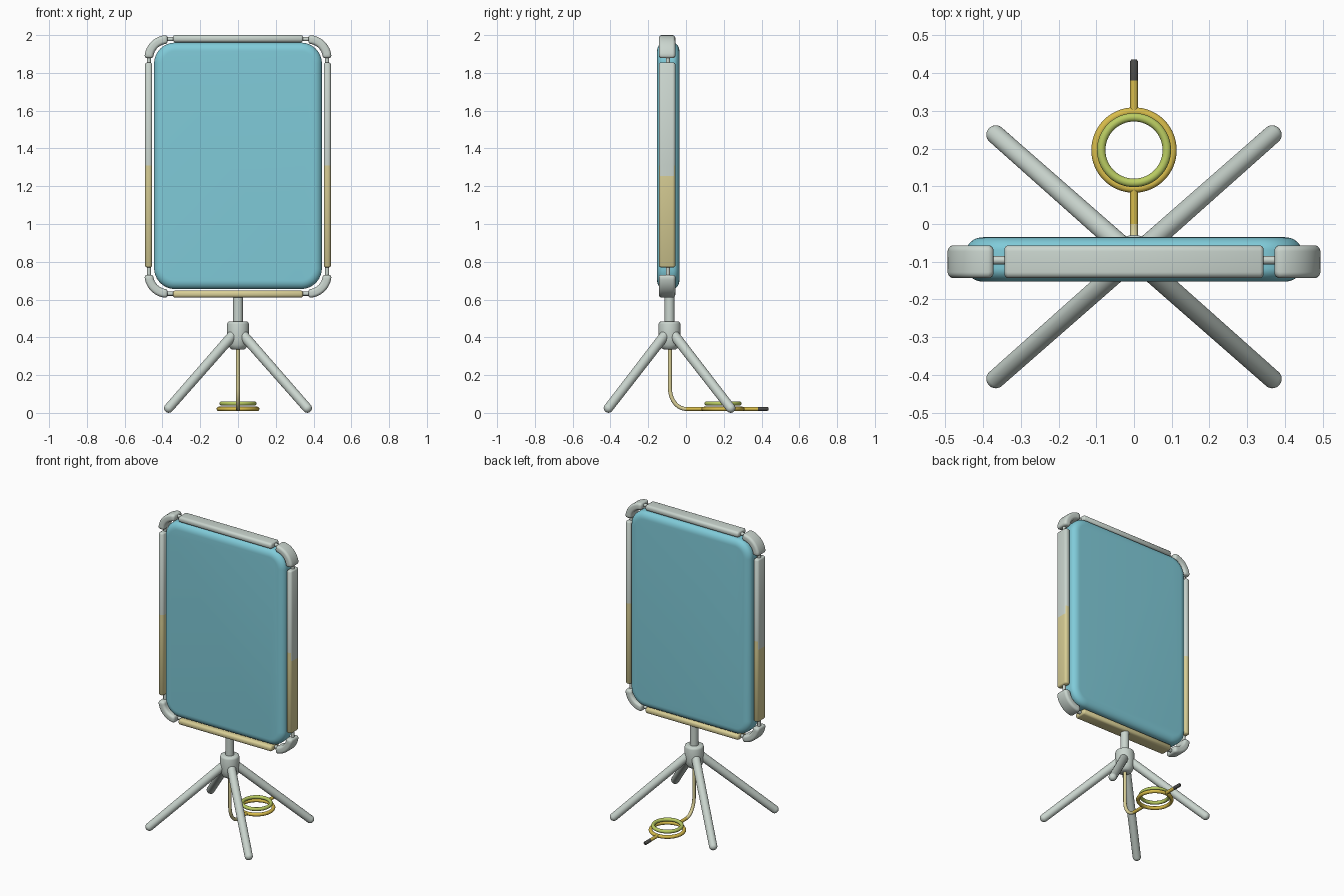
import bpy, bmesh, math
from mathutils import Vector

if "Cube" in bpy.data.objects:
    bpy.data.objects.remove(bpy.data.objects["Cube"])

YC = -0.1           # depth of the frame centre
YP = -0.087         # depth of the stand centre


def material(name, rgb):
    m = bpy.data.materials.new(name)
    lin = [(c / 255 / 12.92) if c < 11 else ((c / 255 + 0.055) / 1.055) ** 2.4 for c in rgb]
    m.diffuse_color = (*lin, 1)
    m.use_nodes = True
    m.node_tree.nodes["Principled BSDF"].inputs["Base Color"].default_value = m.diffuse_color
    return m


GREY = material("pale grey", (202, 213, 206))
SAND = material("sand yellow", (217, 207, 150))
BLUE = material("sky blue", (128, 203, 217))
MUSTARD = material("mustard", (217, 189, 75))
LIME = material("lime", (186, 204, 98))
DARK = material("charcoal", (75, 75, 72))


def loft(name, rings, mats, closed=False, rule=None, angle=50):
    """Skin a list of point rings into one smooth mesh object."""
    bm = bmesh.new()
    vs = [[bm.verts.new(p) for p in r] for r in rings]
    n = len(vs[0])
    for i in range(len(vs) if closed else len(vs) - 1):
        a, b = vs[i], vs[(i + 1) % len(vs)]
        for j in range(n):
            k = (j + 1) % n
            bm.faces.new((a[j], a[k], b[k], b[j]))
    if not closed:
        bm.faces.new(vs[0])
        bm.faces.new(vs[-1])
    bmesh.ops.recalc_face_normals(bm, faces=bm.faces[:])
    bm.normal_update()
    for f in bm.faces:
        f.smooth = True
        if rule:
            f.material_index = rule(f.calc_center_median(), f.normal)
    me = bpy.data.meshes.new(name)
    bm.to_mesh(me)
    bm.free()
    for m in mats:
        me.materials.append(m)
    me.set_sharp_from_angle(angle=math.radians(angle))
    ob = bpy.data.objects.new(name, me)
    bpy.context.collection.objects.link(ob)
    return ob


def rounded_rect(w, h, r, seg):
    """Outline of a rounded rectangle with half sizes w, h."""
    pts = []
    for q, (sx, sy) in enumerate(((1, 1), (-1, 1), (-1, -1), (1, -1))):
        for i in range(seg + 1):
            a = math.pi / 2 * (q + i / seg)
            pts.append((sx * (w - r) + r * math.cos(a), sy * (h - r) + r * math.sin(a)))
    return pts


def tube(name, pts, radii, mat, ref=(1, 0, 0), closed=False, n=20):
    pts = [Vector(p) for p in pts]
    ref, rings, c = Vector(ref), [], len(pts)
    for i, p in enumerate(pts):
        if closed:
            t = pts[(i + 1) % c] - pts[i - 1]
        else:
            t = pts[min(i + 1, c - 1)] - pts[max(i - 1, 0)]
        t.normalize()
        s = (ref - t * ref.dot(t)).normalized()
        u = t.cross(s)
        r = radii[i] if isinstance(radii, list) else radii
        rings.append([p + r * (s * math.cos(2 * math.pi * k / n) + u * math.sin(2 * math.pi * k / n))
                      for k in range(n)])
    return loft(name, rings, [mat], closed)


def frame_piece(name, stations, thick, mats, rule=None):
    """Sweep the frame section; each station is (point, outward normal, size)."""
    rings = []
    for p, nrm, s in stations:
        inset = 0.012 * (1 - s)
        sec = rounded_rect(thick / 2 - inset, 0.0435 - inset, 0.016 - inset * 0.5, 5)
        rings.append([Vector(p) + Vector(nrm) * a + Vector((0, b, 0)) for a, b in sec])
    return loft(name, rings, mats, rule=rule)


# Screen panel with softly rounded rim
X, ZM, ZH = 0.444, 1.308, 0.652
profile = []
for i in range(9):
    a = math.pi / 2 * i / 8
    profile.append((-0.117 - 0.036 * math.cos(a), 0.045 * (1 - math.sin(a))))
for i in range(9):
    a = math.pi / 2 * i / 8
    profile.append((-0.07 + 0.035 * math.sin(a), 0.045 * (1 - math.cos(a))))
loft("panel", [[(x, y, ZM + z) for x, z in rounded_rect(X - d, ZH - d, 0.11 - d, 12)]
               for y, d in profile], [BLUE])

# Straight frame bars
ENDS = ((0, 0.2), (0.003, 0.7), (0.009, 1))


def bar_stations(lo, hi, mid=()):
    return ([(lo + d, s) for d, s in ENDS] + [(m, 1) for m in mid]
            + [(hi - d, s) for d, s in reversed(ENDS)])


T = 0.038
for name, z, nz, mat in (("top_bar", 2.0 - T / 2, 1, GREY), ("bottom_bar", 0.61 + T / 2, -1, SAND)):
    frame_piece(name, [((t, YC, z), (0, 0, nz), s) for t, s in bar_stations(-0.344, 0.344)], T, [mat])


def side_rule(c, nrm):
    limit = 1.255 if abs(nrm.x) > 0.8 and nrm.x * c.x > 0 else 1.31
    return 1 if c.z < limit else 0


for name, sx in (("left_bar", -1), ("right_bar", 1)):
    frame_piece(name, [((sx * (0.492 - T / 2), YC, t), (sx, 0, 0), s)
                       for t, s in bar_stations(0.77, 1.855, (1.255, 1.31))], T, [GREY, SAND], side_rule)

# Curved frame corners
TC, R = 0.046, 0.122
for vert, sz, zc in (("top", 1, 2.0 - R), ("bottom", -1, 0.609 + R)):
    for side, sx in (("left", -1), ("right", 1)):
        st = []
        steps = [0, 0.025, 0.07] + [0.07 + 0.86 * i / 12 for i in range(1, 12)] + [0.93, 0.975, 1]
        for k, f in enumerate(steps):
            a = math.pi / 2 * f
            nrm = Vector((sx * math.cos(a), 0, sz * math.sin(a)))
            e = min(k, len(steps) - 1 - k)
            st.append((Vector((sx * (0.495 - R), YC, zc)) + nrm * (R - TC / 2), nrm, (0.2, 0.7, 1)[min(e, 2)]))
        frame_piece(f"{vert}_{side}_corner", st, TC, [GREY])

# Thin rod joining bars and corners
loop = [(x, YC + 0.004, 1.305 + z) for x, z in rounded_rect(0.472, 0.674, 0.1, 10)]
tube("joining_rod", loop, 0.011, GREY, ref=(0, 1, 0), closed=True, n=12)

# Pole and hub
tube("pole", [(0, YP, 0.42), (0, YP, 0.63)], 0.026, GREY, n=32)
hub = ((0.335, 0.03), (0.342, 0.042), (0.36, 0.052), (0.39, 0.058), (0.47, 0.058), (0.479, 0.055), (0.484, 0.047))
tube("hub", [(0, YP, z) for z, r in hub], [r for z, r in hub], GREY, n=40)

# Four splayed legs with rounded feet
for fb, sy in (("front", -1), ("back", 1)):
    for side, sx in (("left", -1), ("right", 1)):
        top = Vector((sx * 0.025, YP + sy * 0.022, 0.415))
        foot = Vector((sx * 0.367, YP + sy * 0.324, 0.025))
        d = (foot - top).normalized()
        pts, rad = [top], [0.027]
        for i in range(7):
            a = math.pi / 2 * i / 6.3
            pts.append(foot + d * 0.024 * math.sin(a))
            rad.append(0.025 * math.cos(a))
        tube(f"{fb}_{side}_leg", pts, rad, GREY, n=24)

# Power cable: drop, floor run, coil and plug tip
ZF, RC = 0.021, 0.0105
bend = [(0, -0.085 + 0.085 * (1 - math.cos(math.pi / 2 * i / 10)),
         ZF + 0.11 * (1 - math.sin(math.pi / 2 * i / 10))) for i in range(11)]
tube("cable_drop", [(0, -0.085, 0.37)] + bend, RC, SAND)
tube("cable_run", [(0, 0, ZF), (0, 0.094, ZF)], RC, MUSTARD)
tube("cable_tail", [(0, 0.297, ZF), (0, 0.384, ZF)], RC, MUSTARD)
tube("cable_tip", [(0, 0.38, ZF), (0, 0.43, ZF), (0, 0.436, ZF)], [0.0112, 0.0112, 0.007], DARK)
for name, r, z, mat in (("coil_lower", 0.102, ZF, MUSTARD), ("coil_upper", 0.087, 0.05, LIME)):
    ring = [(r * math.cos(2 * math.pi * i / 64), 0.196 + r * math.sin(2 * math.pi * i / 64), z) for i in range(64)]
    tube(name, ring, 0.0115, mat, ref=(0, 0, 1), closed=True, n=14)
